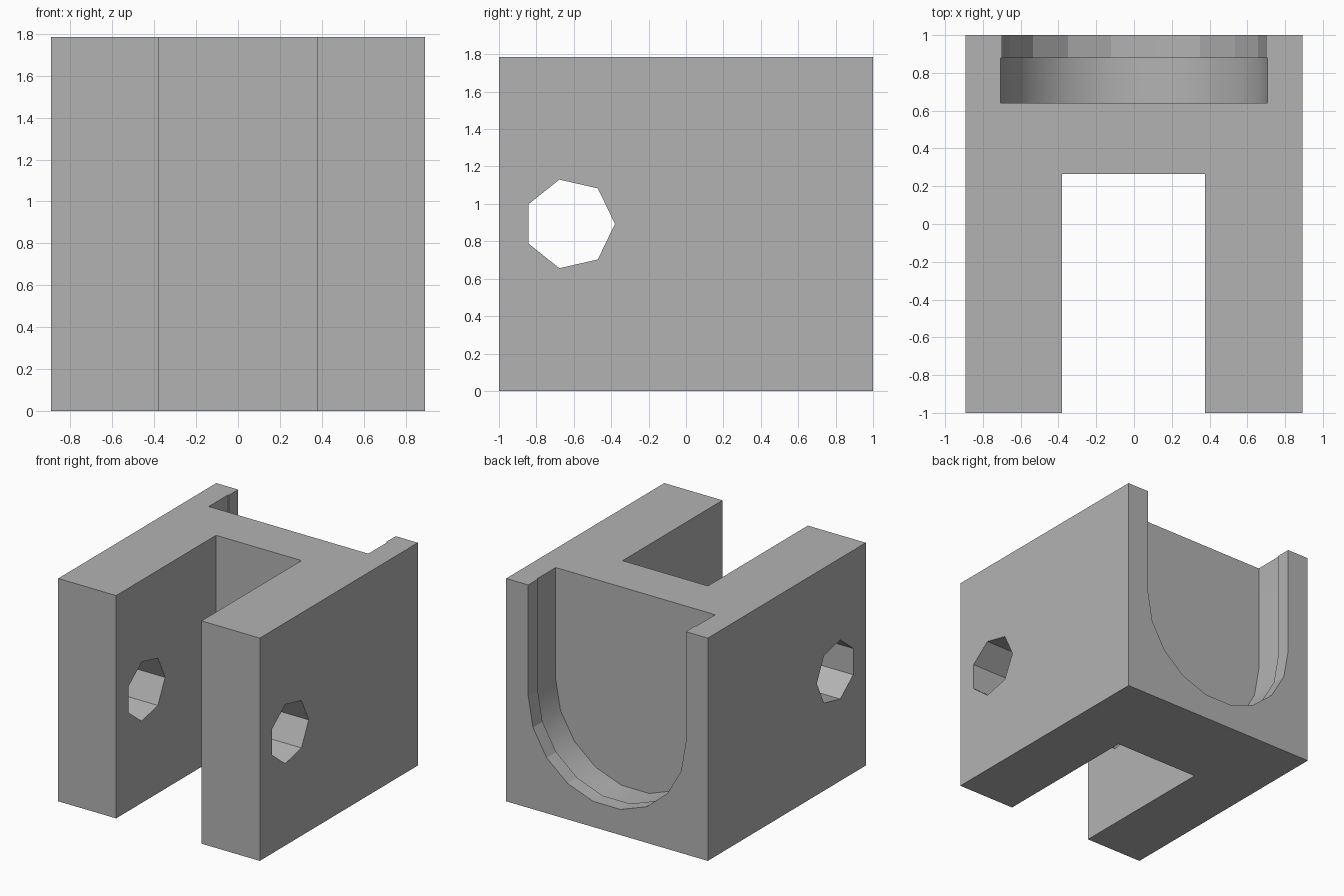
import bpy, bmesh, math
from mathutils import Vector

if "Cube" in bpy.data.objects:
    bpy.data.objects.remove(bpy.data.objects["Cube"], do_unlink=True)

HEIGHT, HALF_W, MID = 1.785, 0.893, 0.893

grey = bpy.data.materials.new("plain_grey")
grey.use_nodes = True
grey.diffuse_color = (0.45, 0.45, 0.45, 1)
grey.node_tree.nodes["Principled BSDF"].inputs["Base Color"].default_value = grey.diffuse_color


def prism(name, points, direction):
    """Extrude a closed outline along a direction."""
    bm = bmesh.new()
    face = bm.faces.new([bm.verts.new(p) for p in points])
    ext = bmesh.ops.extrude_face_region(bm, geom=[face])
    moved = [g for g in ext["geom"] if isinstance(g, bmesh.types.BMVert)]
    bmesh.ops.translate(bm, verts=moved, vec=Vector(direction))
    bmesh.ops.recalc_face_normals(bm, faces=bm.faces)
    mesh = bpy.data.meshes.new(name)
    bm.to_mesh(mesh)
    bm.free()
    mesh.materials.append(grey)
    obj = bpy.data.objects.new(name, mesh)
    bpy.context.collection.objects.link(obj)
    return obj


def cut(body, cutter):
    """Subtract the cutter, then discard it."""
    cutter.hide_render = True
    mod = body.modifiers.new("cut", "BOOLEAN")
    mod.operation, mod.solver, mod.object = "DIFFERENCE", "EXACT", cutter
    bpy.ops.object.select_all(action="DESELECT")
    body.select_set(True)
    bpy.context.view_layer.objects.active = body
    bpy.ops.object.modifier_apply(modifier=mod.name)
    bpy.data.objects.remove(cutter, do_unlink=True)


def u_outline(radius, y):
    """Half round bottom with straight sides running out of the top."""
    arc = [math.radians(180 + 20 * i) for i in range(10)]
    pts = [(radius * math.cos(a), y, MID + radius * math.sin(a)) for a in arc]
    return [(-radius, y, 2)] + pts + [(radius, y, 2)]


# Fork-shaped body: two arms joined at the back
plan = [(-HALF_W, -1), (-0.38, -1), (-0.38, 0.265), (0.377, 0.265),
        (0.377, -1), (HALF_W, -1), (HALF_W, 1), (-HALF_W, 1)]
body = prism("clevis_block", [(x, y, 0) for x, y in plan], (0, 0, HEIGHT))

# Seven-sided pin hole through both arms
ring = [math.tau * i / 7 for i in range(7)]
cut(body, prism("pin_hole_cutter",
                [(-2, -0.623 + 0.243 * math.cos(a), MID + 0.243 * math.sin(a)) for a in ring],
                (4, 0, 0)))

# U-shaped pocket in the back, with a slightly narrower lip
cut(body, prism("pocket_cutter", u_outline(0.707, 0.64), (0, 0.24, 0)))
cut(body, prism("lip_cutter", u_outline(0.698, 0.75), (0, 0.5, 0)))

# Smooth pocket wall, flat everywhere else
bpy.ops.object.shade_smooth_by_angle(angle=math.radians(30))
for poly in body.data.polygons:
    if not (0.65 < poly.center.y < 0.87 and abs(poly.normal.y) < 0.5):
        poly.use_smooth = False
